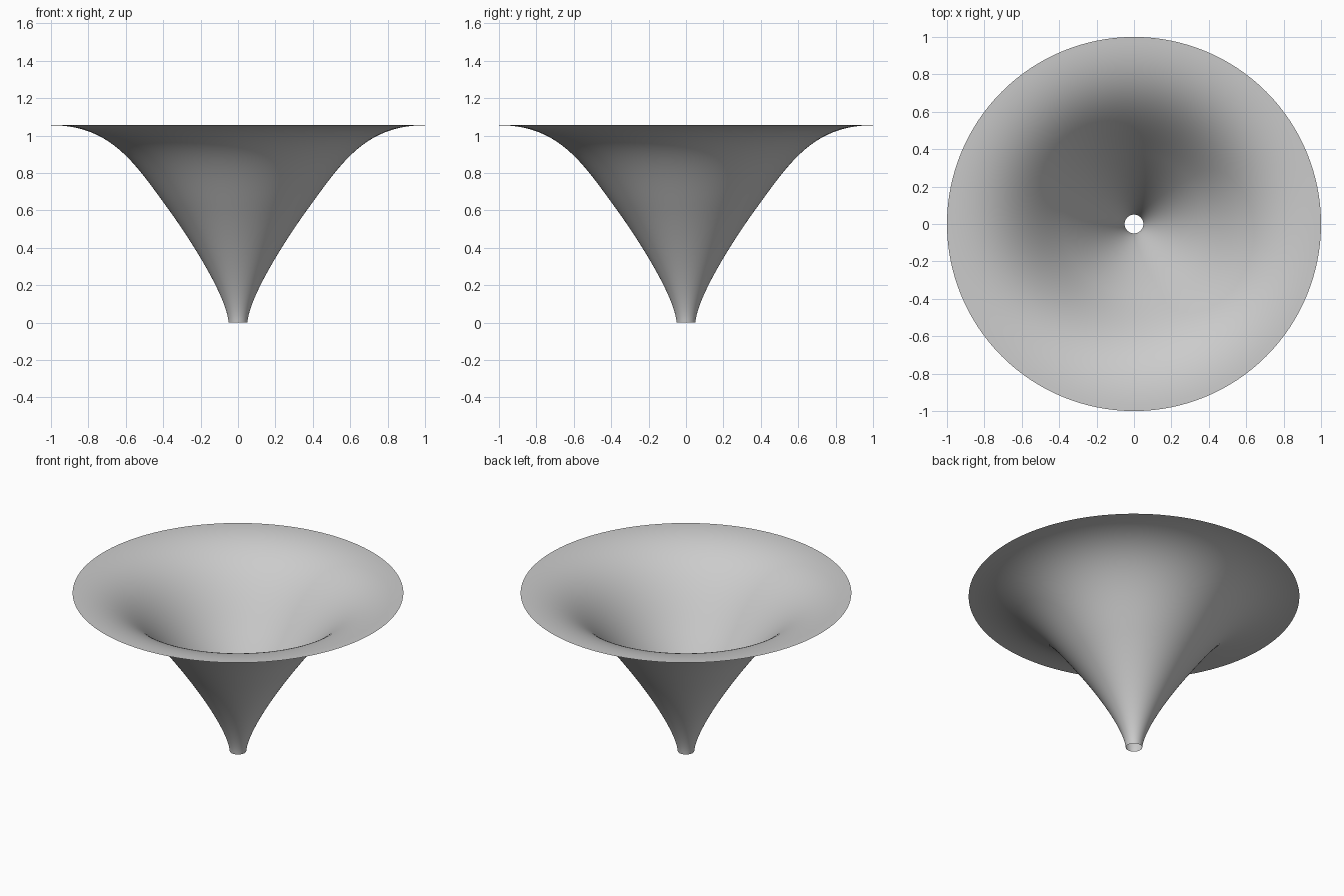
import bpy, bmesh, math
from mathutils import Vector
from mathutils.geometry import interpolate_bezier

cube = bpy.data.objects.get("Cube")
if cube:
    bpy.data.objects.remove(cube, do_unlink=True)

SIDES = 128

# Plain grey material
grey = bpy.data.materials.new("plain grey")
grey.use_nodes = True
color = (0.6, 0.6, 0.6, 1)
grey.diffuse_color = color
grey.node_tree.nodes["Principled BSDF"].inputs["Base Color"].default_value = color


def curve(points, steps):
    """Sample a Bezier span given as (radius, height) pairs."""
    return interpolate_bezier(*[Vector((r, 0, z)) for r, z in points], steps)


# Profile: narrow spout opening into a wide flat rim
spout = curve([(0.05, 0), (0.06, 0.13), (0.228, 0.407), (0.375, 0.61)], 24)
flare = curve([(0.375, 0.61), (0.552, 0.853), (0.68, 1.055), (1, 1.055)], 32)
profile = spout + flare[1:]

# Funnel: open, single-walled surface of revolution
bm = bmesh.new()
verts = [bm.verts.new(p) for p in profile]
edges = [bm.edges.new(pair) for pair in zip(verts, verts[1:])]
bmesh.ops.spin(bm, geom=verts + edges, cent=(0, 0, 0), axis=(0, 0, 1),
               angle=math.tau, steps=SIDES, use_merge=True)
bmesh.ops.remove_doubles(bm, verts=bm.verts, dist=0.0001)
bmesh.ops.recalc_face_normals(bm, faces=bm.faces)
for face in bm.faces:
    face.smooth = True

mesh = bpy.data.meshes.new("funnel")
bm.to_mesh(mesh)
bm.free()
mesh.materials.append(grey)
funnel = bpy.data.objects.new("funnel", mesh)
bpy.context.collection.objects.link(funnel)
